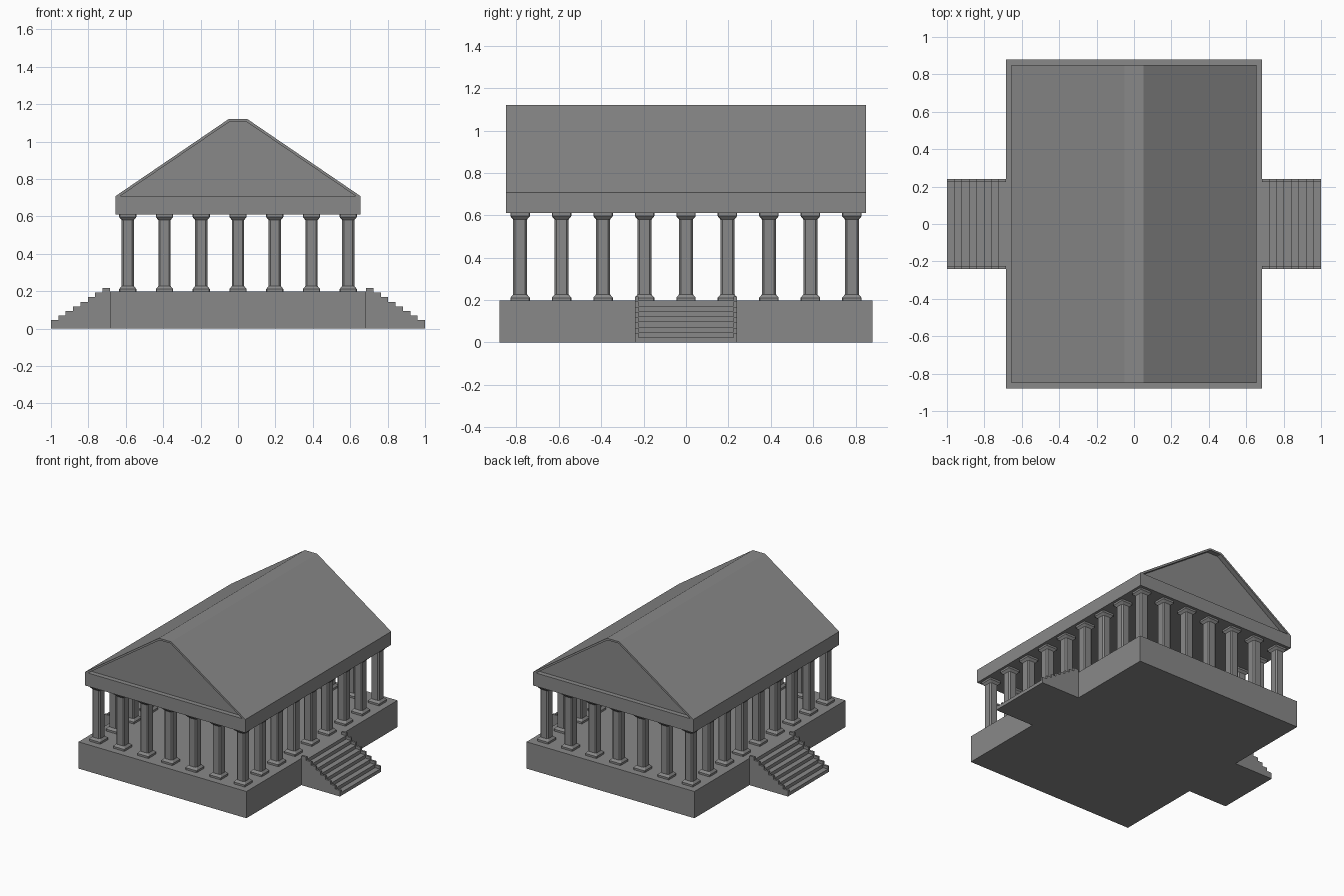
import bpy, bmesh

if "Cube" in bpy.data.objects:
    bpy.data.objects.remove(bpy.data.objects["Cube"])

# Single stone colour
stone = bpy.data.materials.new("grey_stone")
stone.use_nodes = True
GREY = (0.25, 0.25, 0.25, 1)
stone.diffuse_color = GREY
stone.node_tree.nodes["Principled BSDF"].inputs["Base Color"].default_value = GREY


def finish(name, bm):
    bmesh.ops.recalc_face_normals(bm, faces=bm.faces)
    mesh = bpy.data.meshes.new(name)
    bm.to_mesh(mesh)
    bm.free()
    mesh.materials.append(stone)
    obj = bpy.data.objects.new(name, mesh)
    bpy.context.collection.objects.link(obj)
    return obj


def loft(bm, rings):
    """Skin a list of equal-length rings and cap both ends."""
    rows = [[bm.verts.new(p) for p in ring] for ring in rings]
    n = len(rows[0])
    for a, b in zip(rows, rows[1:]):
        for i in range(n):
            j = (i + 1) % n
            bm.faces.new((a[i], a[j], b[j], b[i]))
    bm.faces.new(rows[0])
    bm.faces.new(rows[-1])


def extrude_y(name, profile, y0, y1):
    bm = bmesh.new()
    loft(bm, [[(x, y, z) for x, z in profile] for y in (y0, y1)])
    return finish(name, bm)


def rect(hx, z0, z1):
    return [(-hx, z0), (hx, z0), (hx, z1), (-hx, z1)]


# Platform and entablature
BASE_X, BASE_Y, BASE_Z = 0.685, 0.88, 0.197
ROOF_X, ROOF_Y = 0.655, 0.85
BEAM_Z, EAVE_Z, RIDGE_Z = 0.61, 0.708, 1.12
extrude_y("platform", rect(BASE_X, 0, BASE_Z), -BASE_Y, BASE_Y)
extrude_y("entablature", rect(ROOF_X, BEAM_Z, EAVE_Z), -ROOF_Y, ROOF_Y)

# Roof shell with a flat ridge, and a gable wall set back inside it
outer = [(-ROOF_X, EAVE_Z), (-0.05, RIDGE_Z), (0.05, RIDGE_Z), (ROOF_X, EAVE_Z)]
inner = [(-0.63, EAVE_Z), (-0.045, 1.106), (0.045, 1.106), (0.63, EAVE_Z)]
extrude_y("roof", outer + inner[::-1], -ROOF_Y, ROOF_Y)
extrude_y("gable_walls", inner, 0.035 - ROOF_Y, ROOF_Y - 0.035)


# Stairs on both sides, each with stepped kerbs
STEPS = 8
RUN = (1 - BASE_X) / STEPS
RISE = BASE_Z / STEPS


def stepped(side, lift):
    pts = [(side * BASE_X, 0)]
    for i in range(STEPS):
        z = (STEPS - i) * RISE + lift
        pts += [(side * (BASE_X + i * RUN), z), (side * (BASE_X + (i + 1) * RUN), z)]
    return pts + [(side, 0)]


for side, label in ((1, "left"), (-1, "right")):
    extrude_y(label + "_stairs", stepped(side, 0), -0.225, 0.225)
    for end, tag in ((-1, "front"), (1, "back")):
        extrude_y(f"{label}_{tag}_kerb", stepped(side, 0.02), end * 0.225, end * 0.24)


# Columns: chamfered shaft with flared square foot and head
def square_ring(half, chamfer, z):
    h, k = half, half - chamfer
    return [(h, -k, z), (h, k, z), (k, h, z), (-k, h, z),
            (-h, k, z), (-h, -k, z), (-k, -h, z), (k, -h, z)]


FOOT, SHAFT = (0.046, 0.004), (0.033, 0.009)
bm = bmesh.new()
loft(bm, [square_ring(*size, z) for size, z in (
    (FOOT, BASE_Z), (FOOT, BASE_Z + 0.014), (SHAFT, BASE_Z + 0.03),
    (SHAFT, BEAM_Z - 0.03), (FOOT, BEAM_Z - 0.014), (FOOT, BEAM_Z))])
column = finish("column", bm)

GAP_X, GAP_Y = 0.1965, 0.1957
spots = [(i, j) for i in range(-3, 4) for j in range(-4, 5)
         if abs(i) == 3 or abs(j) == 4]
for n, (i, j) in enumerate(spots):
    obj = column
    if n:
        obj = bpy.data.objects.new("column", column.data)
        bpy.context.collection.objects.link(obj)
    obj.location = (i * GAP_X, j * GAP_Y, 0)
